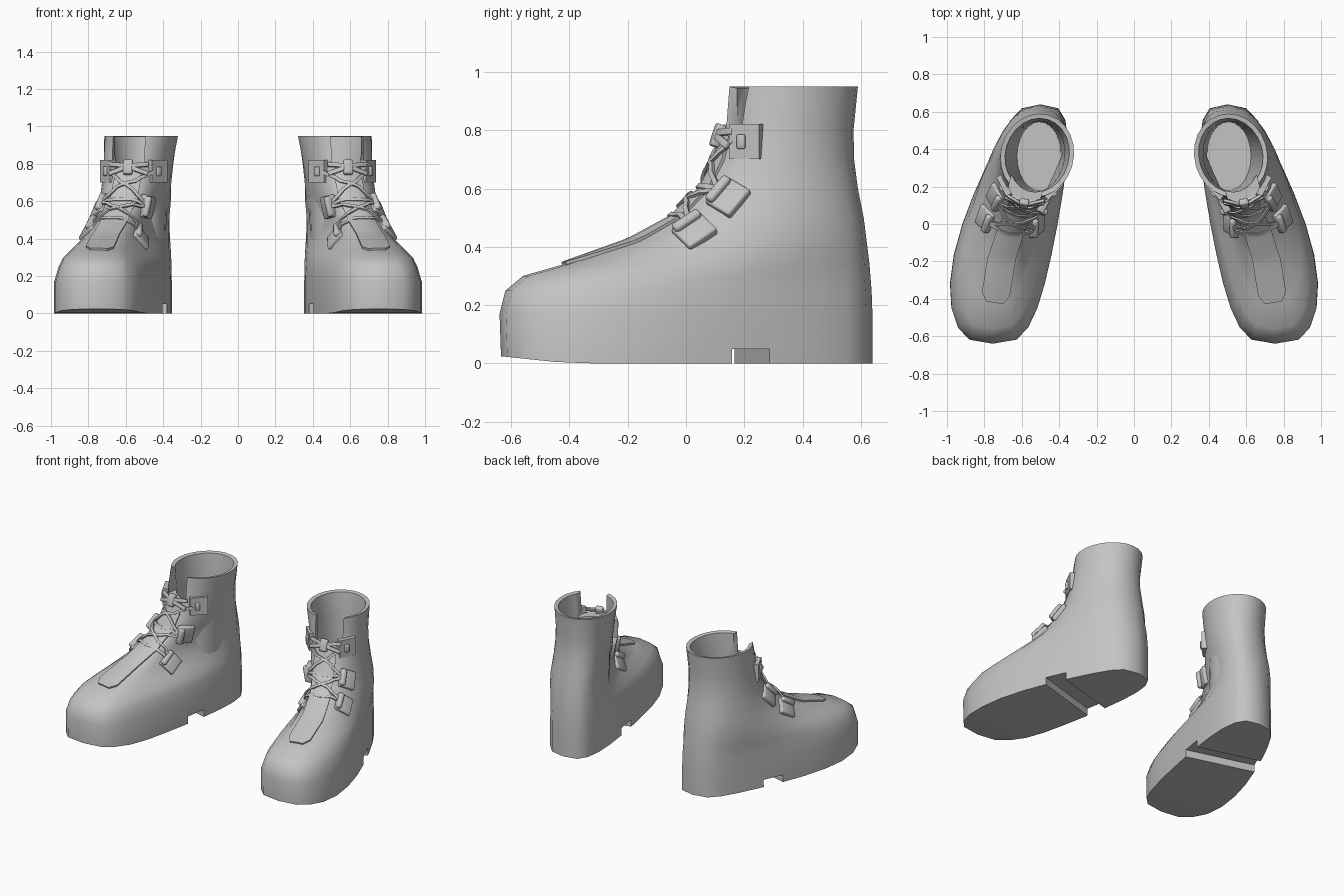
import bpy, bmesh
from math import sin, cos, pi, radians
from mathutils import Vector, Matrix
from mathutils.bvhtree import BVHTree

cube = bpy.data.objects.get("Cube")
if cube:
    bpy.data.objects.remove(cube)

grey = bpy.data.materials.new("plain_grey")
grey.use_nodes = True
COLOR = (0.55, 0.55, 0.55, 1)
grey.diffuse_color = COLOR
for node in grey.node_tree.nodes:
    if node.type == 'BSDF_PRINCIPLED':
        node.inputs["Base Color"].default_value = COLOR

SIDES = 24


def add_object(name, bm):
    mesh = bpy.data.meshes.new(name)
    bm.to_mesh(mesh)
    bm.free()
    mesh.materials.append(grey)
    obj = bpy.data.objects.new(name, mesh)
    bpy.context.collection.objects.link(obj)
    return obj


def finish(obj):
    """Mirror to the other foot, apply the modifiers and shade."""
    mirror = obj.modifiers.new("other_foot", 'MIRROR')
    mirror.use_mirror_merge = False
    bpy.ops.object.select_all(action='DESELECT')
    obj.select_set(True)
    bpy.context.view_layer.objects.active = obj
    for mod in list(obj.modifiers):
        bpy.ops.object.modifier_apply(modifier=mod.name)
    bpy.ops.object.shade_smooth_by_angle(angle=radians(50))


def add_box(bm, matrix, size, bevel=0.0):
    scale = Matrix.Diagonal((*size, 1))
    verts = bmesh.ops.create_cube(bm, size=1, matrix=matrix @ scale)["verts"]
    if bevel:
        edges = list({e for v in verts for e in v.link_edges})
        bmesh.ops.bevel(bm, geom=edges, offset=bevel, segments=2,
                        profile=0.5, affect='EDGES')


def egg_ring(bm, z, front, back, heel_x, toe_x, heel_w, toe_w, power):
    """Horizontal egg-shaped slice, running from heel to toe and back."""
    ring = []
    for i in range(SIDES):
        a = 2 * pi * i / SIDES
        s = (1 - cos(a)) / 2
        y = back + (front - back) * s
        centre = heel_x + (toe_x - heel_x) * sin(s * pi / 2) ** 1.3
        blend = s * s * (3 - 2 * s)
        width = (heel_w + (toe_w - heel_w) * blend) * abs(sin(a)) ** power
        lift = 0.025 * max(0, (-y - 0.4) / 0.24) if z == 0 else 0
        x = centre + (width if i <= SIDES // 2 else -width)
        ring.append(bm.verts.new((x, y, z + lift)))
    return ring


def bridge(bm, low, high):
    for i in range(SIDES):
        j = (i + 1) % SIDES
        bm.faces.new((low[i], high[i], high[j], low[j]))


def cap(bm, ring, flip=False):
    for i in range(SIDES // 2):
        corners = list(dict.fromkeys(
            (ring[i], ring[i + 1], ring[-i - 1], ring[-i])))
        bm.faces.new(corners[::-1] if flip else corners)


# Slices: height, front, back, heel x, toe x, heel width, toe width, roundness
OUTER = [
    (0, -.635, .64, .5, .755, .222, .287, .6),
    (.17, -.64, .64, .5, .755, .222, .285, .6),
    (.25, -.62, .637, .5, .755, .222, .255, .6),
    (.30, -.56, .633, .5, .75, .222, .23, .62),
    (.34, -.42, .63, .5, .74, .222, .19, .65),
    (.42, -.20, .62, .505, .69, .218, .145, .7),
    (.50, -.05, .61, .505, .65, .21, .14, .75),
    (.60, .05, .59, .505, .595, .2, .155, .82),
    (.70, .10, .577, .505, .57, .19, .17, .9),
    (.80, .13, .575, .505, .55, .187, .182, .95),
    (.95, .145, .59, .505, .525, .197, .197, 1),
]
INNER = [
    (.945, .17, .565, .505, .525, .172, .172, 1),
    (.80, .17, .55, .51, .53, .155, .15, 1),
    (.30, .18, .545, .505, .51, .12, .115, 1),
]

# Boot shell: outer skin, rim, lining and insole
bm = bmesh.new()
rings = [egg_ring(bm, *row) for row in OUTER]
for low, high in zip(rings, rings[1:]):
    bridge(bm, low, high)
cap(bm, rings[0])
bm.normal_update()
skin = BVHTree.FromBMesh(bm)
lining = [rings[-1]] + [egg_ring(bm, *row) for row in INNER]
for low, high in zip(lining, lining[1:]):
    bridge(bm, low, high)
cap(bm, lining[-1], flip=True)
boot = add_object("boot_shells", bm)


# Cutters: the gap at the front of the cuff and the groove before the heel
def cut(name, location, turn, size):
    tool = bmesh.new()
    add_box(tool, Matrix.Translation(location) @ Matrix.Rotation(turn, 4, 'Z'), size)
    cutter = add_object(name, tool)
    cutter.hide_render = True
    mod = boot.modifiers.new(name, 'BOOLEAN')
    mod.object, mod.operation, mod.solver = cutter, 'DIFFERENCE', 'EXACT'
    return cutter


cutters = [
    cut("cuff_gap_cutter", (.59, .15, .93), radians(14), (.18, .2, .3)),
    cut("heel_groove_cutter", (.63, .165, 0), radians(16), (.9, .14, .1)),
]
finish(boot)
for cutter in cutters:
    bpy.data.objects.remove(cutter)


def on_skin(point):
    place, normal, _, _ = skin.find_nearest(Vector(point))
    return place, normal


def ribbon(name, path, width, lift, thick, across=2, tip=1.0):
    """Flat band that follows the boot skin along a path."""
    bm = bmesh.new()
    path = [Vector(p) for p in path]
    rows = []
    for i, p in enumerate(path):
        along = (path[min(i + 1, len(path) - 1)] - path[max(i - 1, 0)]).normalized()
        place, normal = on_skin(p)
        side = along.cross(normal).normalized()
        span = width * (tip if i == 0 else 1)
        row = []
        for k in range(across):
            q = place + side * span * (k / (across - 1) - 0.5)
            spot, n = on_skin(q) if across > 2 else (q, normal)
            row.append(bm.verts.new(spot + n * lift))
        rows.append(row)
    for a, b in zip(rows, rows[1:]):
        for k in range(across - 1):
            bm.faces.new((a[k], a[k + 1], b[k + 1], b[k]))
    bm.normal_update()
    obj = add_object(name, bm)
    solid = obj.modifiers.new("thickness", 'SOLIDIFY')
    solid.thickness, solid.offset = thick, 0
    finish(obj)


def subdivide(points, steps):
    out = []
    for a, b in zip(points, points[1:]):
        out += [Vector(a).lerp(Vector(b), k / steps) for k in range(steps)]
    return out + [Vector(points[-1])]


# Tongue panel down the instep, with a narrowed tip
ridge = [(.745, -.42, .345), (.71, -.2, .42), (.66, -.05, .5),
         (.615, .05, .6), (.595, .11, .7), (.59, .14, .78)]
ribbon("tongue_panels", subdivide(ridge, 5), .15, .004, .014, across=5, tip=.6)

# Lace clasps beside the instep, as inner and outer pairs
PAIRS = [((.48, -.02, .44), (.79, .03, .45)),
         ((.45, .09, .565), (.725, .15, .56)),
         ((.43, .18, .76), (.69, .21, .76))]
anchors = []
clasps, tabs = bmesh.new(), bmesh.new()
for level, pair in enumerate(PAIRS):
    middle = Vector(ridge[(2, 3, 5)[level]])
    ends = []
    for point in pair:
        place, n = on_skin(point)
        x = middle - place
        if level == 2:
            n.z = x.z = 0
            n.normalize()
        x = (x - n * x.dot(n)).normalized()
        y = n.cross(x)
        frame = Matrix.Translation(place) @ Matrix((x, y, n)).transposed().to_4x4()
        if level < 2:
            add_box(clasps, frame, (.11, .12, .04), .008)
            add_box(clasps, frame @ Matrix.Translation((.04, 0, .02)),
                    (.035, .11, .04), .012)
        else:
            add_box(tabs, frame, (.115, .12, .035))
            add_box(tabs, frame @ Matrix.Translation((.01, 0, .02)),
                    (.03, .05, .02), .006)
        ends.append(place + x * .045)
    anchors.append(ends)
finish(add_object("lace_clasps", clasps))
finish(add_object("lace_tabs", tabs))

# Laces: straight rungs and crossed runs between the clasps
for level, (inner, outer) in enumerate(anchors[:2]):
    up_inner, up_outer = anchors[level + 1]
    for name, a, b, lift in (("rungs", inner, outer, .014),
                             ("rising", inner, up_outer, .018),
                             ("falling", outer, up_inner, .018)):
        ribbon(f"lace_{name}_{level + 1}", subdivide([a, b], 8), .018, lift, .01)

# Bow: a square knot with a broad loop reaching to each tab
place, n = on_skin((.585, .13, .775))
side = Vector((0, 0, 1)).cross(n).normalized()
frame = Matrix.Translation(place + n * .02) @ Matrix(
    (side, n.cross(side), n)).transposed().to_4x4()
bm = bmesh.new()
add_box(bm, frame, (.05, .08, .035), .008)
for s in (-1, 1):
    for tilt, drop in ((10, .016), (-14, -.016)):
        loop = frame @ Matrix.Translation((s * .06, drop, -.01)) @ \
            Matrix.Rotation(s * radians(20), 4, 'Y') @ \
            Matrix.Rotation(s * radians(tilt), 4, 'Z')
        add_box(bm, loop, (.1, .024, .016), .004)
finish(add_object("lace_bows", bm))
